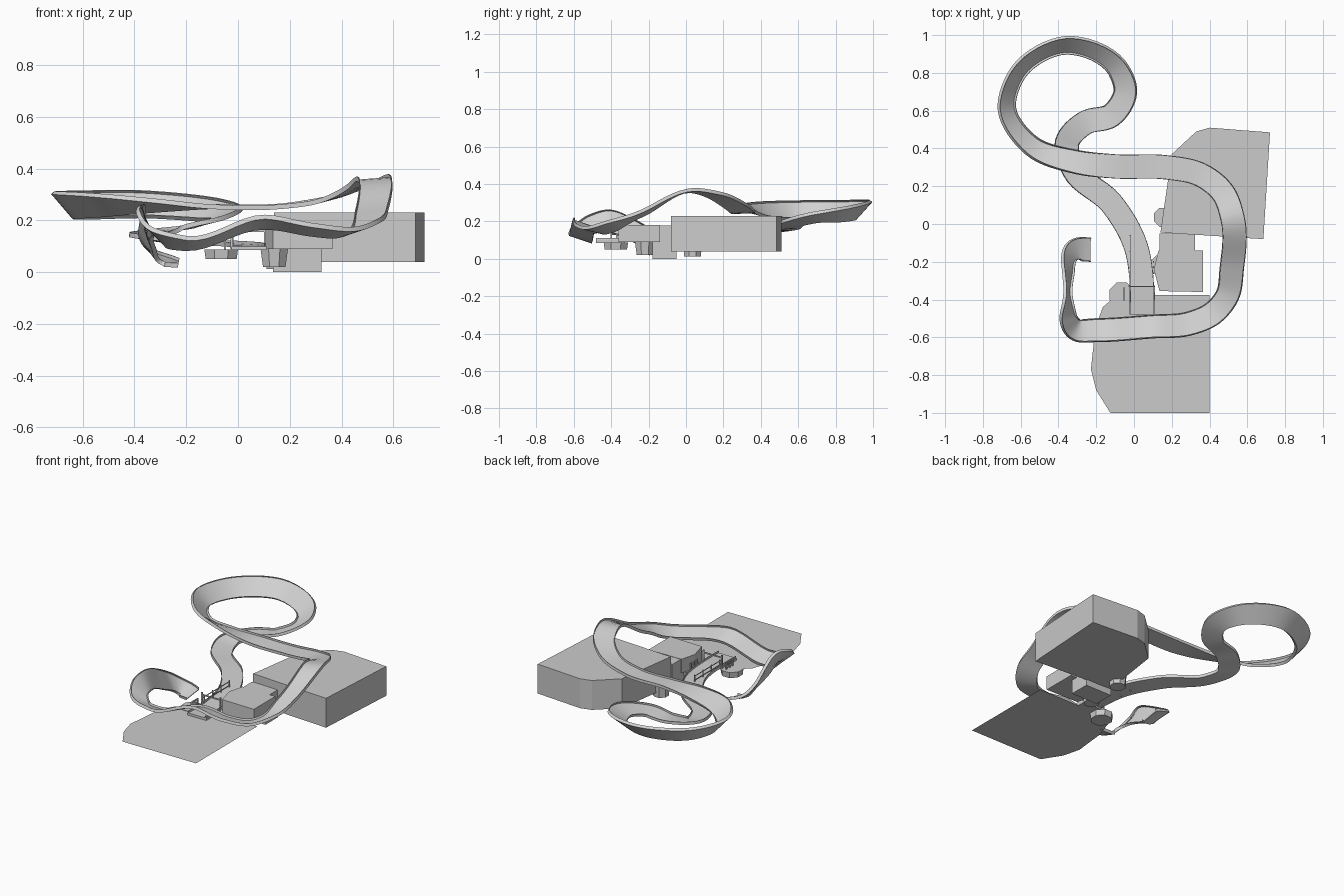
import bpy, bmesh, math
from mathutils import Vector

if "Cube" in bpy.data.objects:
    bpy.data.objects.remove(bpy.data.objects["Cube"])


def material(name, v):
    m = bpy.data.materials.new(name)
    m.diffuse_color = (v, v, v, 1)
    m.use_nodes = True
    m.node_tree.nodes["Principled BSDF"].inputs["Base Color"].default_value = m.diffuse_color
    return m


ROAD = material("light grey", 0.66)
BLOCK = material("mid grey", 0.6)


def finish(name, bm, mat):
    me = bpy.data.meshes.new(name)
    bm.to_mesh(me)
    bm.free()
    me.materials.append(mat)
    ob = bpy.data.objects.new(name, me)
    bpy.context.collection.objects.link(ob)
    return ob


def prism(name, pts, z0, z1, taper=1.0, mat=BLOCK):
    """Upright prism over an outline; taper scales the bottom."""
    bm = bmesh.new()
    n = len(pts)
    cx = sum(p[0] for p in pts) / n
    cy = sum(p[1] for p in pts) / n
    top = [bm.verts.new((x, y, z1)) for x, y in pts]
    bot = [bm.verts.new((cx + (x - cx) * taper, cy + (y - cy) * taper, z0)) for x, y in pts]
    bm.faces.new(top)
    bm.faces.new(bot[::-1])
    for i in range(n):
        j = (i + 1) % n
        bm.faces.new((top[i], bot[i], bot[j], top[j]))
    bmesh.ops.recalc_face_normals(bm, faces=bm.faces)
    return finish(name, bm, mat)


def box(name, x0, x1, y0, y1, z0, z1):
    return prism(name, [(x0, y0), (x1, y0), (x1, y1), (x0, y1)], z0, z1)


def octagon(cx, cy, rx, ry):
    return [(cx + rx * math.cos(math.pi * (i + .5) / 4) / .924,
             cy + ry * math.sin(math.pi * (i + .5) / 4) / .924) for i in range(8)]


# Road stations: centre x, y, z and the height of the right edge over the left
STATIONS = [
    (-.23, -.135, .033, .02), (-.30, -.135, .05, .05), (-.343, -.175, .09, .11),
    (-.35, -.27, .145, .13), (-.352, -.42, .2, .13), (-.345, -.51, .18, .10),
    (-.30, -.562, .13, .06), (-.2, -.563, .108, .045), (.1, -.543, .19, .045),
    (.29, -.528, .16, .035), (.415, -.475, .15, .03), (.492, -.385, .178, .04),
    (.518, -.235, .24, .02), (.522, .03, .362, .01), (.475, .16, .335, .02),
    (.35, .262, .282, .015), (.17, .3, .252, .005), (-.1, .305, .25, 0),
    (-.315, .33, .255, -.04), (-.54, .41, .257, -.085), (-.675, .61, .257, -.105),
    (-.61, .81, .257, -.11), (-.36, .948, .26, -.105), (-.09, .83, .235, -.08),
    (-.045, .7, .22, -.05), (-.12, .575, .19, -.02), (-.26, .535, .16, 0),
    (-.355, .43, .135, .02), (-.32, .29, .125, .02), (-.12, .11, .112, 0),
    (.01, -.12, .105, 0), (.042, -.33, .1, 0), (.042, -.48, .1, 0)]
HALF = 0.064
# Cross-section: flat bed with a low kerb on both edges
PROFILE = [(-1, .012), (-.94, .012), (-.94, 0), (.94, 0),
           (.94, .012), (1, .012), (1, -.006), (-1, -.006)]


def smooth_path(stations, steps=8):
    pts = [Vector(s) for s in stations]
    n = len(pts)
    d = [(pts[i + 1] - pts[i]).length for i in range(n - 1)]
    v = [(pts[i + 1] - pts[i]) / d[i] for i in range(n - 1)]
    tan = [v[0]] + [(v[i - 1] * d[i] + v[i] * d[i - 1]) / (d[i] + d[i - 1])
                    for i in range(1, n - 1)] + [v[-1]]
    out = []
    for i in range(n - 1):
        for k in range(steps):
            t = k / steps
            out.append(pts[i] * (2 * t**3 - 3 * t**2 + 1) + pts[i + 1] * (3 * t**2 - 2 * t**3)
                       + tan[i] * d[i] * (t**3 - 2 * t**2 + t)
                       + tan[i + 1] * d[i] * (t**3 - t**2))
    out.append(pts[-1])
    return out


# Banked road ribbon swept along the stations
path = smooth_path(STATIONS)
bm = bmesh.new()
rings = []
for i, p in enumerate(path):
    t = (path[min(i + 1, len(path) - 1)] - path[max(i - 1, 0)]).xyz.normalized()
    flat = Vector((t.y, -t.x, 0)).normalized()
    roll = math.asin(max(-.98, min(.98, p.w / (2 * HALF + .012))))
    side = flat * math.cos(roll) + Vector((0, 0, math.sin(roll)))
    up = side.cross(t).normalized()
    rings.append([bm.verts.new(p.xyz + side * HALF * a + up * h) for a, h in PROFILE])
m = len(PROFILE)
for a, b in zip(rings, rings[1:]):
    for j in range(m):
        k = (j + 1) % m
        bm.faces.new((a[j], a[k], b[k], b[j]))
bm.faces.new(rings[0])
bm.faces.new(rings[-1][::-1])
bmesh.ops.recalc_face_normals(bm, faces=bm.faces)
road = finish("road", bm, ROAD)
bpy.context.view_layer.objects.active = road
road.select_set(True)
bpy.ops.object.shade_smooth_by_angle(angle=math.radians(35))

# Large hill block with cut corners
prism("large_block", [(.14, -.045), (.685, -.08), (.72, .485), (.40, .51),
                      (.33, .49), (.20, .37)], .04, .23)

# Flat ground sheet at the front
bm = bmesh.new()
bm.faces.new([bm.verts.new((x, y, .085)) for x, y in
              [(-.125, -1), (.4, -1), (.4, -.375), (-.09, -.375), (-.165, -.44),
               (-.205, -.55), (-.228, -.77), (-.2, -.88)]])
finish("ground_sheet", bm, BLOCK)

# Middle blocks beside the start
prism("middle_block", [(.135, -.355), (.365, -.36), (.365, -.14), (.13, -.14),
                       (.105, -.24)], .09, .18)
box("middle_block_base", .135, .322, -.18, -.05, 0, .178)

# Tapered octagonal footings
prism("left_footing", octagon(-.065, -.375, .065, .065), .05, .088, .92)
prism("right_footing", octagon(.14, -.22, .053, .053), .02, .09, .82)
prism("rear_footing", octagon(.155, .035, .05, .05), .012, .09, .9)

# Start platform, gate and fences
box("start_platform", -.025, .11, -.48, -.325, .085, .1)
for x in (-.025, .105):
    box("gate_post", x - .004, x + .004, -.334, -.326, .09, .175)
box("gate_beam", -.029, .109, -.333, -.327, .155, .163)
for z in (.115, .14):
    box("fence_rail", -.022, -.018, -.33, -.06, z, z + .004)
for i in range(4):
    y = -.06 - .085 * i
    box("fence_post", -.023, -.017, y - .003, y + .003, .09, .15)
for i in range(3):
    y = -.40 + .03 * i
    box("footing_post", -.055, -.047, y - .004, y + .004, .088, .13)
box("footing_rail", -.055, -.047, -.404, -.336, .126, .132)
for i in range(3):
    y = -.26 + .03 * i
    box("side_post", .1, .107, y - .004, y + .004, .09, .14)
